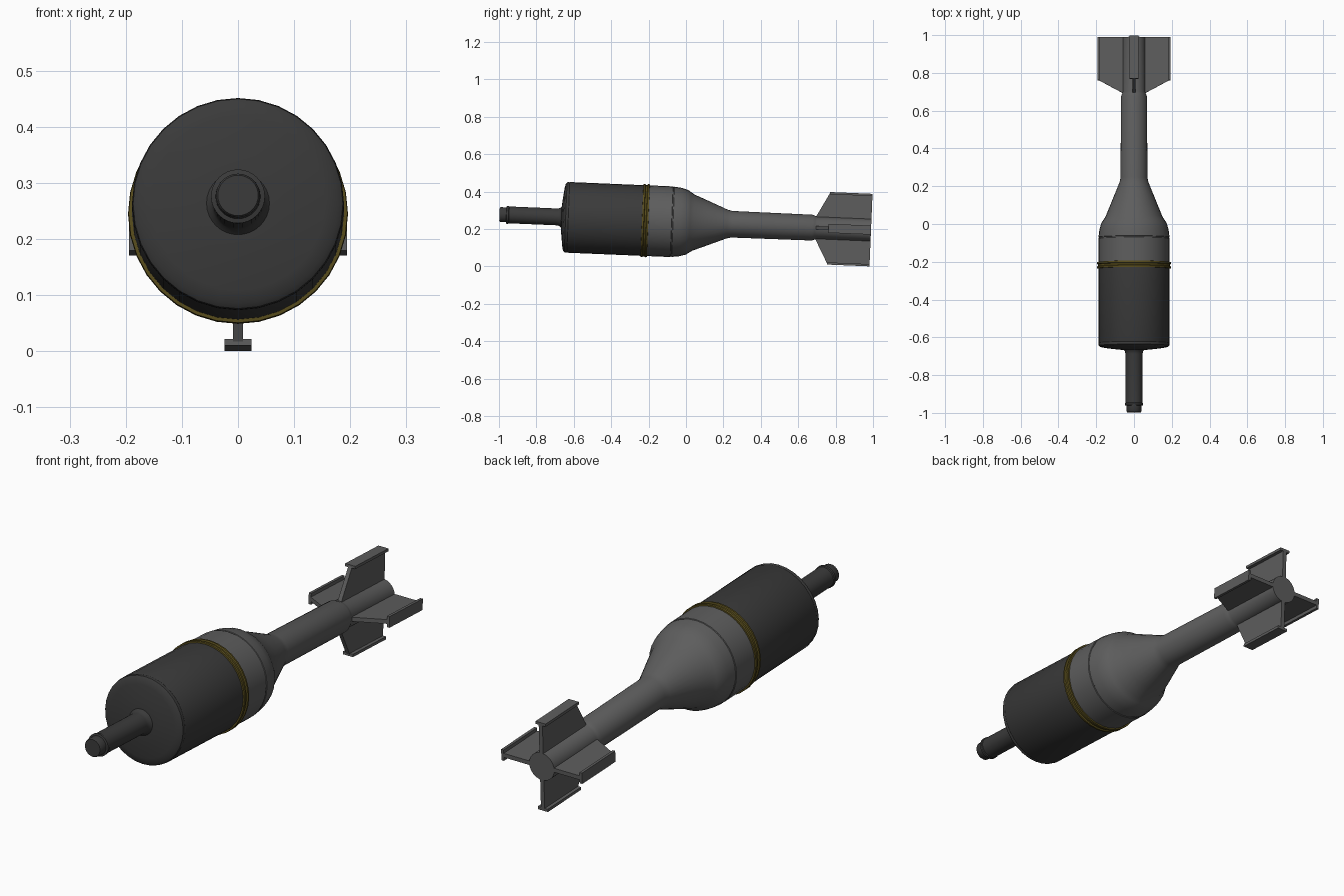
import bpy, bmesh, math
from mathutils import Matrix

if "Cube" in bpy.data.objects:
    bpy.data.objects.remove(bpy.data.objects["Cube"])

TILT = Matrix.Translation((0, 0, 0.236)) @ Matrix.Rotation(-0.042, 4, 'X')
N = 32

def material(name, col):
    m = bpy.data.materials.new(name)
    m.diffuse_color = (*col, 1)
    m.use_nodes = True
    m.node_tree.nodes["Principled BSDF"].inputs["Base Color"].default_value = m.diffuse_color
    return m

DARK = material("dark grey", (0.042, 0.042, 0.042))
MID = material("mid grey", (0.11, 0.11, 0.11))
GOLD = material("dull brass", (0.10, 0.075, 0.012))

def finish(name, bm, mat, smooth=True):
    bmesh.ops.recalc_face_normals(bm, faces=bm.faces)
    me = bpy.data.meshes.new(name)
    bm.to_mesh(me)
    bm.free()
    ob = bpy.data.objects.new(name, me)
    bpy.context.collection.objects.link(ob)
    me.materials.append(mat)
    ob.matrix_world = TILT
    if smooth:
        bpy.ops.object.select_all(action='DESELECT')
        ob.select_set(True)
        bpy.context.view_layer.objects.active = ob
        bpy.ops.object.shade_smooth_by_angle(angle=math.radians(35))
    return ob

def lathe(name, profile, mat):
    """Revolve (y, radius) points round the y axis and cap both ends."""
    bm = bmesh.new()
    rings = []
    for y, r in profile:
        rings.append([bm.verts.new((r * math.cos(2 * math.pi * i / N), y,
                                    r * math.sin(2 * math.pi * i / N))) for i in range(N)])
    for a, b in zip(rings, rings[1:]):
        for i in range(N):
            j = (i + 1) % N
            bm.faces.new((a[i], a[j], b[j], b[i]))
    bm.faces.new(rings[0])
    bm.faces.new(rings[-1])
    return finish(name, bm, mat)

# Front rod and drum
lathe("front_rod", [(-0.998, 0.036), (-0.994, 0.039), (-0.962, 0.040), (-0.960, 0.048),
                    (-0.950, 0.048), (-0.947, 0.045), (-0.69, 0.045), (-0.675, 0.048),
                    (-0.665, 0.058), (-0.65, 0.06)], DARK)
lathe("drum", [(-0.667, 0.055), (-0.664, 0.09), (-0.656, 0.155), (-0.651, 0.178), (-0.644, 0.187),
               (-0.635, 0.189), (-0.630, 0.187), (-0.625, 0.189), (-0.225, 0.189)], DARK)

# Ribbed brass band
lathe("brass_band", [(-0.236, 0.185), (-0.235, 0.195), (-0.226, 0.196), (-0.223, 0.191),
                     (-0.214, 0.191), (-0.211, 0.196), (-0.202, 0.195), (-0.201, 0.185)], GOLD)

# Rear body, cone and tail tube
lathe("rear_body", [(-0.215, 0.189), (-0.077, 0.189), (-0.075, 0.186), (-0.071, 0.186),
                    (-0.069, 0.188), (-0.03, 0.183), (0.005, 0.173), (0.02, 0.163), (0.04, 0.150),
                    (0.10, 0.126), (0.22, 0.077), (0.245, 0.071), (0.675, 0.069), (0.69, 0.063),
                    (0.70, 0.060), (0.99, 0.060)], MID)

# Four fins with flat end plates
def prism(bm, outline, thick, rot):
    """Extrude a (y, z) outline across x, then turn it round the axis."""
    sides = [[bm.verts.new(rot @ Matrix.Translation((s * thick, y, z)).to_translation())
              for y, z in outline] for s in (-1, 1)]
    a, b = sides
    bm.faces.new(a)
    bm.faces.new(b[::-1])
    for i in range(len(a)):
        j = (i + 1) % len(a)
        bm.faces.new((a[i], a[j], b[j], b[i]))

fins = bmesh.new()
plates = bmesh.new()
for k in range(4):
    rot = Matrix.Rotation(k * math.pi / 2, 4, 'Y')
    prism(fins, [(0.69, 0.03), (0.695, 0.062), (0.762, 0.187), (0.99, 0.187), (0.99, 0.03)], 0.009, rot)
    prism(plates, [(0.762, 0.182), (0.762, 0.194), (0.99, 0.194), (0.99, 0.182)], 0.024, rot)
finish("tail_fins", fins, MID, False)
finish("fin_end_plates", plates, MID, False)
